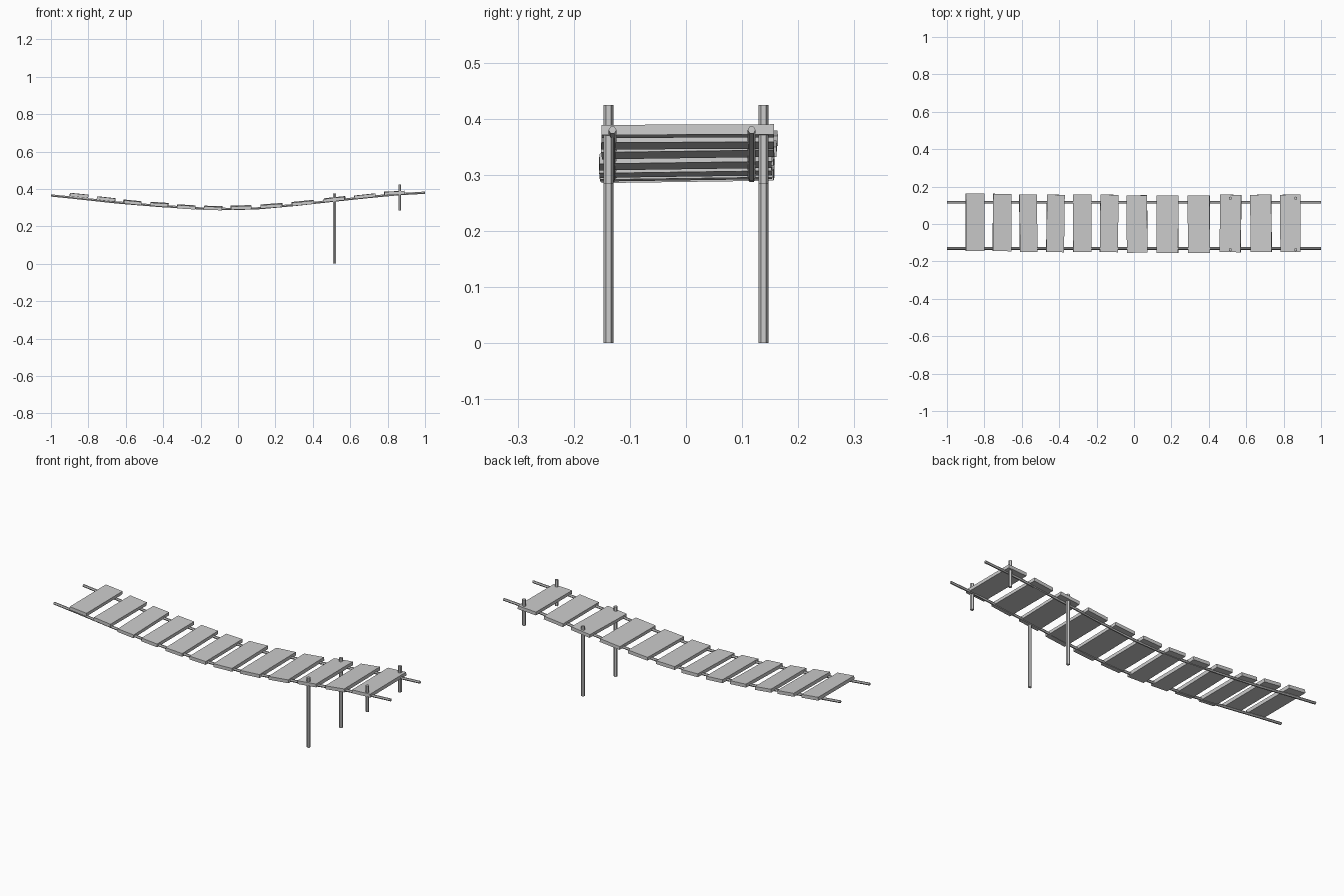
import bpy
from math import atan, radians
from mathutils import Euler

if "Cube" in bpy.data.objects:
    bpy.data.objects.remove(bpy.data.objects["Cube"])


def rope(name, y):
    # sagging rope, hexagonal section
    pts = [(-1, .365), (-.87, .352), (-.65, .328), (-.42, .309), (-.2, .296), (-.05, .293),
           (.1, .296), (.3, .314), (.5, .336), (.7, .357), (.86, .372), (1, .380)]
    cu = bpy.data.curves.new(name, 'CURVE')
    cu.dimensions = '3D'
    cu.bevel_depth = .007
    cu.bevel_resolution = 1
    cu.use_fill_caps = True
    sp = cu.splines.new('POLY')
    sp.points.add(len(pts) - 1)
    for p, (x, z) in zip(sp.points, pts):
        p.co = (x, y, z, 1)
    sp.use_smooth = False
    ob = bpy.data.objects.new(name, cu)
    bpy.context.collection.objects.link(ob)


def post(name, x, y, z0, z1):
    bpy.ops.mesh.primitive_cylinder_add(vertices=6, radius=.009, depth=z1 - z0,
                                        location=(x, y, (z0 + z1) / 2))
    bpy.context.object.name = name


def plank(i, x, z, width, slope, yaw, yc):
    bpy.ops.mesh.primitive_cube_add(size=1, location=(x, yc, z))
    ob = bpy.context.object
    ob.name = f"plank_{i}"
    ob.scale = (width, .307, .018)
    roll = .014 if 2 < i < 11 else .004
    ob.rotation_euler = Euler((roll, -atan(slope), radians(yaw)))


# deck planks: x, z, width, slope, yaw in degrees, y centre
planks = [
    (-.850, .365, .099, -.10, .2, .010), (-.705, .346, .099, -.11, -.3, .008),
    (-.565, .328, .094, -.10, .9, .004), (-.420, .317, .095, -.07, -.7, .003),
    (-.277, .304, .098, -.06, .4, .004), (-.133, .298, .097, -.03, -.6, .003),
    (.016, .301, .110, .03, .3, .000), (.179, .310, .117, .07, -.4, -.001),
    (.347, .325, .118, .10, .3, -.001), (.516, .345, .113, .11, -.8, .003),
    (.679, .361, .113, .11, .4, .003), (.836, .378, .108, .05, .2, .003)]
for i, p in enumerate(planks, 1):
    plank(i, *p)

# ropes
rope("rope_front", -.131)
rope("rope_back", .117)

# support posts and short end posts
for side, y in (("front", -.138), ("back", .138)):
    post(f"support_post_{side}", .515, y, 0, .375)
    post(f"end_post_{side}", .865, y, .285, .425)
